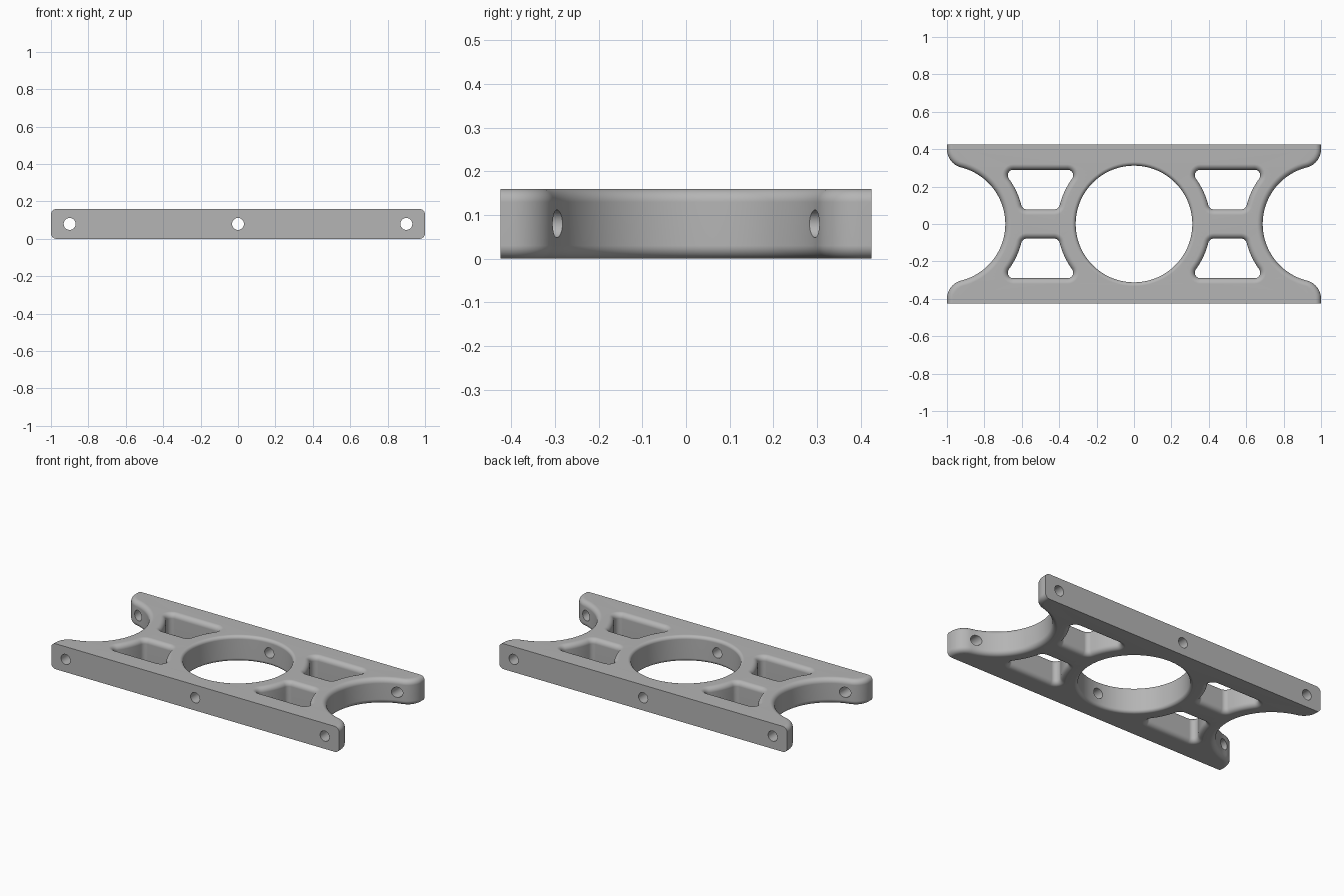
import bpy
import bmesh
from math import sin, cos, pi, atan2, sqrt, hypot
from mathutils import Vector, Matrix

if "Cube" in bpy.data.objects:
    bpy.data.objects.remove(bpy.data.objects["Cube"], do_unlink=True)

HEIGHT = 0.16      # plate thickness
HALF_Y = 0.425     # half depth
BORE = 0.312       # radius of the centre bore and of the end scoops
RING = 0.41        # outer radius of the webs around them
TIP = 0.1          # rounding of the four foot tips
CORNER = 0.03      # rounding of the window corners
FILLET = 0.03      # rounded top and bottom edges

metal = bpy.data.materials.new("grey metal")
metal.use_nodes = True
grey = (0.46, 0.46, 0.46, 1)
metal.diffuse_color = grey
metal.node_tree.nodes["Principled BSDF"].inputs["Base Color"].default_value = grey


def arc(cx, cy, r, a, b, n):
    return [Vector((cx + r * cos(a + (b - a) * i / n),
                    cy + r * sin(a + (b - a) * i / n))) for i in range(n + 1)]


def mirrored(points, cx=None, cy=None):
    """Reversed mirror copy about x = cx or y = cy."""
    return [Vector((p.x if cx is None else 2 * cx - p.x,
                    p.y if cy is None else 2 * cy - p.y)) for p in reversed(points)]


def clean(points):
    return [p for i, p in enumerate(points) if (p - points[i - 1]).length > 1e-4]


def normals(points):
    out = []
    for i, p in enumerate(points):
        before = (p - points[i - 1]).normalized()
        after = (points[(i + 1) % len(points)] - p).normalized()
        t = (before + after).normalized()
        n = Vector((t.y, -t.x))
        # the long rail faces stay flat and square
        if abs(p.y) > HALF_Y - 0.001:
            n = Vector((1 if p.x > 0 else -1, 0))
        out.append(n)
    return out


# Outer outline: scooped ends, rounded tips, straight rails
tip_x, tip_y = 1 - TIP, sqrt((BORE + TIP) ** 2 - TIP ** 2)
meet = atan2(tip_y, -TIP)
quarter = arc(1, 0, BORE, pi, meet, 20)
quarter += arc(tip_x, tip_y, TIP, meet - pi, 0, 12)
quarter.append(Vector((1, HALF_Y)))
upper = quarter + mirrored(quarter, cx=0)
outline = clean(upper + mirrored(upper, cy=0))

# Window outline: sides follow the bore and the scoop
low, high = 0.078 + CORNER, 0.29 - CORNER
reach = RING + CORNER
low_x, high_x = sqrt(reach ** 2 - low ** 2), sqrt(reach ** 2 - high ** 2)
low_a, high_a = atan2(low, low_x), atan2(high, high_x)
side = arc(high_x, high, CORNER, pi / 2, pi + high_a, 8)
side += arc(0, 0, RING, high_a, low_a, 12)
side += arc(low_x, low, CORNER, pi + low_a, 1.5 * pi, 8)
window = clean(side + mirrored(side, cx=0.5))
pair = [window, mirrored(window, cx=0)]
windows = pair + [mirrored(w, cy=0) for w in pair]
bore = clean(arc(0, 0, BORE, 0, 2 * pi, 72))

# Frame body: stack every loop through a rounded edge profile, then cap
bm = bmesh.new()
STEPS = 6


def wall(points, direction, radius):
    half = [(radius * (1 - cos(t)), HEIGHT - radius + radius * sin(t))
            for t in [pi / 2 * i / STEPS for i in range(STEPS + 1)]]
    profile = [(d, HEIGHT - z) for d, z in reversed(half)] + half
    norms = normals(points)
    layers = []
    for d, z in profile:
        layers.append([bm.verts.new((*(p + n * d * direction), z))
                       for p, n in zip(points, norms)])
    count = len(points)
    for a, b in zip(layers, layers[1:]):
        for i in range(count):
            j = (i + 1) % count
            bm.faces.new((a[i], a[j], b[j], b[i]))
    return layers[0], layers[-1]


rims = [wall(outline, -1, FILLET), wall(bore, 1, 0.02)]
rims += [wall(w, 1, FILLET) for w in windows]
for level in (0, 1):
    edges = []
    for rim in rims:
        ring = rim[level]
        edges += [bm.edges.get((ring[i - 1], ring[i])) for i in range(len(ring))]
    bmesh.ops.triangle_fill(bm, use_beauty=True, edges=edges,
                            normal=(0, 0, 1 if level else -1))
bmesh.ops.recalc_face_normals(bm, faces=bm.faces)
mesh = bpy.data.meshes.new("support_frame")
bm.to_mesh(mesh)
bm.free()
mesh.materials.append(metal)
frame = bpy.data.objects.new("support_frame", mesh)
bpy.context.collection.objects.link(frame)

# Screw holes: three drills right through both rails
bm = bmesh.new()
for x in (-0.9, 0, 0.9):
    place = Matrix.Translation((x, 0, HEIGHT / 2)) @ Matrix.Rotation(pi / 2, 4, 'X')
    bmesh.ops.create_cone(bm, cap_ends=True, segments=32, radius1=0.032,
                          radius2=0.032, depth=1.2, matrix=place)
drill_mesh = bpy.data.meshes.new("screw_hole_drills")
bm.to_mesh(drill_mesh)
bm.free()
drill_mesh.materials.append(metal)
drills = bpy.data.objects.new("screw_hole_drills", drill_mesh)
drills.hide_render = True
bpy.context.collection.objects.link(drills)

bpy.ops.object.select_all(action='DESELECT')
frame.select_set(True)
bpy.context.view_layer.objects.active = frame
cut = frame.modifiers.new("screw_holes", 'BOOLEAN')
cut.operation = 'DIFFERENCE'
cut.solver = 'EXACT'
cut.object = drills
bpy.ops.object.modifier_apply(modifier=cut.name)
bpy.data.objects.remove(drills, do_unlink=True)

# Smooth fillets, crisp rail edges
bpy.ops.object.shade_smooth_by_angle(angle=pi / 6)
weighted = frame.modifiers.new("flat_faces", 'WEIGHTED_NORMAL')
weighted.keep_sharp = True
